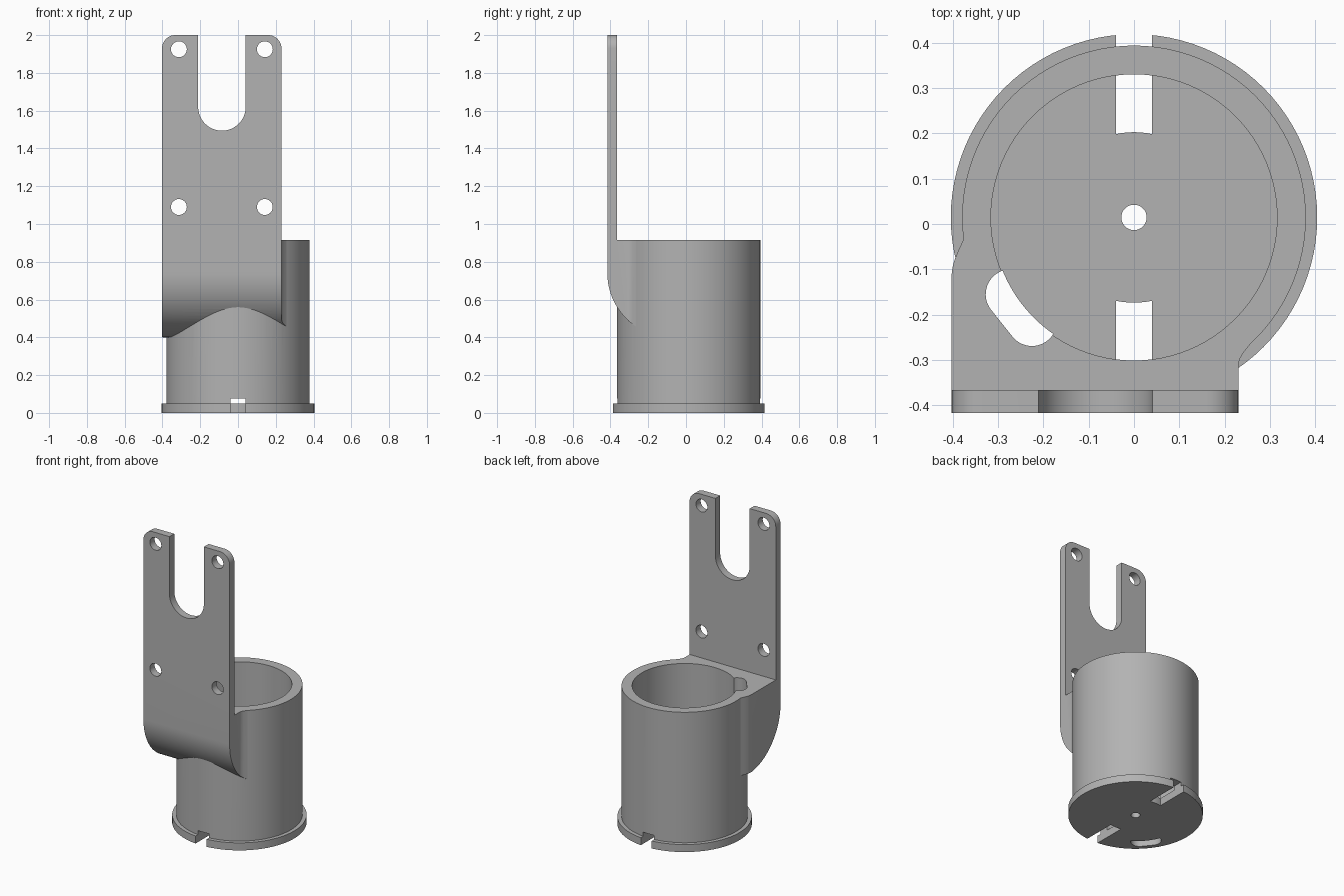
import bpy, bmesh, math
from mathutils import Vector

if "Cube" in bpy.data.objects:
    bpy.data.objects.remove(bpy.data.objects["Cube"])

CY = 0.0145          # cup axis in y
FRONT = -0.4165      # front face of the plate
LEFT, RIGHT = -0.402, 0.23

grey = bpy.data.materials.new("light_grey")
grey.diffuse_color = (0.45, 0.45, 0.45, 1)
grey.use_nodes = True
grey.node_tree.nodes["Principled BSDF"].inputs["Base Color"].default_value = grey.diffuse_color


def arc(cx, cy, r, a0, a1, n):
    return [(cx + r * math.cos(math.radians(a0 + (a1 - a0) * i / n)),
             cy + r * math.sin(math.radians(a0 + (a1 - a0) * i / n))) for i in range(n + 1)]


def circle(cx, cy, r, n=96):
    return arc(cx, cy, r, 0, 360, n)[:-1]


def prism(name, pts, lo, hi, axis="z"):
    """Extrude a 2D outline along one axis."""
    place = {"x": lambda a, b, t: (t, a, b),
             "y": lambda a, b, t: (a, t, b),
             "z": lambda a, b, t: (a, b, t)}[axis]
    bm = bmesh.new()
    face = bm.faces.new([bm.verts.new(place(a, b, lo)) for a, b in pts])
    ext = bmesh.ops.extrude_face_region(bm, geom=[face])
    moved = [g for g in ext["geom"] if isinstance(g, bmesh.types.BMVert)]
    bmesh.ops.translate(bm, verts=moved, vec=Vector(place(0, 0, hi - lo)))
    bmesh.ops.recalc_face_normals(bm, faces=bm.faces)
    me = bpy.data.meshes.new(name)
    bm.to_mesh(me)
    bm.free()
    me.materials.append(grey)
    ob = bpy.data.objects.new(name, me)
    bpy.context.collection.objects.link(ob)
    return ob


def combine(target, other, op):
    mod = target.modifiers.new("bool", "BOOLEAN")
    mod.object, mod.operation, mod.solver = other, op, "EXACT"
    bpy.context.view_layer.objects.active = target
    bpy.ops.object.modifier_apply(modifier=mod.name)
    bpy.data.objects.remove(other)


# bracket: side profile with the curved underside running into the cup
side = [(FRONT, 2.0), (FRONT + 0.05, 2.0), (FRONT + 0.05, 0.915), (0.0, 0.915), (0.0, 0.40)]
side += arc(FRONT + 0.34, 0.74, 0.34, 270, 180, 24)
holder = prism("cup_with_bracket", side, -0.6, 0.6, "x")

# front outline: rounded top corners and U-shaped opening
outline = [(LEFT, 0.2), (RIGHT, 0.2)]
outline += arc(RIGHT - 0.07, 1.93, 0.07, 0, 90, 10) + [(0.041, 2.0)]
outline += arc(-0.085, 1.62, 0.126, 0, -180, 32) + [(-0.211, 2.0)]
outline += arc(LEFT + 0.07, 1.93, 0.07, 90, 180, 10)
# widen below the rim so the footprint can flare into the cup
outline = [(LEFT, 0.2), (0.4, 0.2), (0.4, 0.95), (RIGHT, 0.95)] + outline[2:]
combine(holder, prism("outline", outline, -0.7, 0.3, "y"), "INTERSECT")

# footprint: blends the block into the cup at both sides
footprint = [(LEFT - 0.1, -0.6), (RIGHT, -0.6), (RIGHT, -0.312), (0.233, -0.298),
             (0.241, -0.284), (0.256, -0.265), (0.2, -0.1), (-0.2, -0.02), (-0.37, -0.02),
             (-0.377, -0.036), (-0.388, -0.06), (-0.396, -0.08), (-0.4, -0.095),
             (LEFT, -0.11), (LEFT - 0.1, -0.11)]
combine(holder, prism("footprint", footprint, 0.1, 2.2), "INTERSECT")

# screw holes
for x in (-0.313, 0.142):
    for z in (1.925, 1.09):
        combine(holder, prism("screw_hole", circle(x, z, 0.042, 32), -0.6, -0.3, "y"), "DIFFERENCE")

# cup wall and base flange
combine(holder, prism("cup", circle(0, CY, 0.379), 0.02, 0.915), "UNION")
combine(holder, prism("flange", circle(0, CY, 0.404), 0, 0.05), "UNION")

# bore and centre hole
combine(holder, prism("bore", circle(0, CY, 0.3155), 0.05, 1.2), "DIFFERENCE")
combine(holder, prism("centre_hole", circle(0, CY, 0.028, 32), -0.1, 0.2), "DIFFERENCE")

# front and back slots in the base
half = math.degrees(math.asin(0.04 / 0.188))
for s in (1, -1):
    pts = arc(0, CY, 0.188, s * 90 - half, s * 90 + half, 6)
    pts += [(-0.04 * s, CY + 0.6 * s), (0.04 * s, CY + 0.6 * s)]
    combine(holder, prism("base_slot", pts, -0.1, 0.077), "DIFFERENCE")

# cable channel: a capsule down the wall, kept outside the floor disc at the base
A, B, R = Vector((-0.272, -0.155)), Vector((-0.225, -0.214)), 0.055
deg = math.degrees(math.atan2(B.y - A.y, B.x - A.x))
capsule = arc(A.x, A.y, R, deg + 90, deg + 270, 24) + arc(B.x, B.y, R, deg - 90, deg + 90, 24)
start, end = Vector(capsule[-1]), Vector(capsule[0])
capsule += [tuple(start.lerp(end, i / 8)) for i in range(1, 8)]
lens = []
for p in capsule:
    d = Vector(p) - Vector((0, CY))
    d *= max(1.0, 0.3125 / d.length)
    lens.append((d.x, d.y + CY))
combine(holder, prism("channel", capsule, 0.052, 1.2), "DIFFERENCE")
combine(holder, prism("channel_base", lens, -0.1, 0.06), "DIFFERENCE")

# smooth curved walls, crisp edges
bpy.ops.object.select_all(action="DESELECT")
holder.select_set(True)
bpy.context.view_layer.objects.active = holder
bpy.ops.object.shade_smooth_by_angle(angle=math.radians(25))
